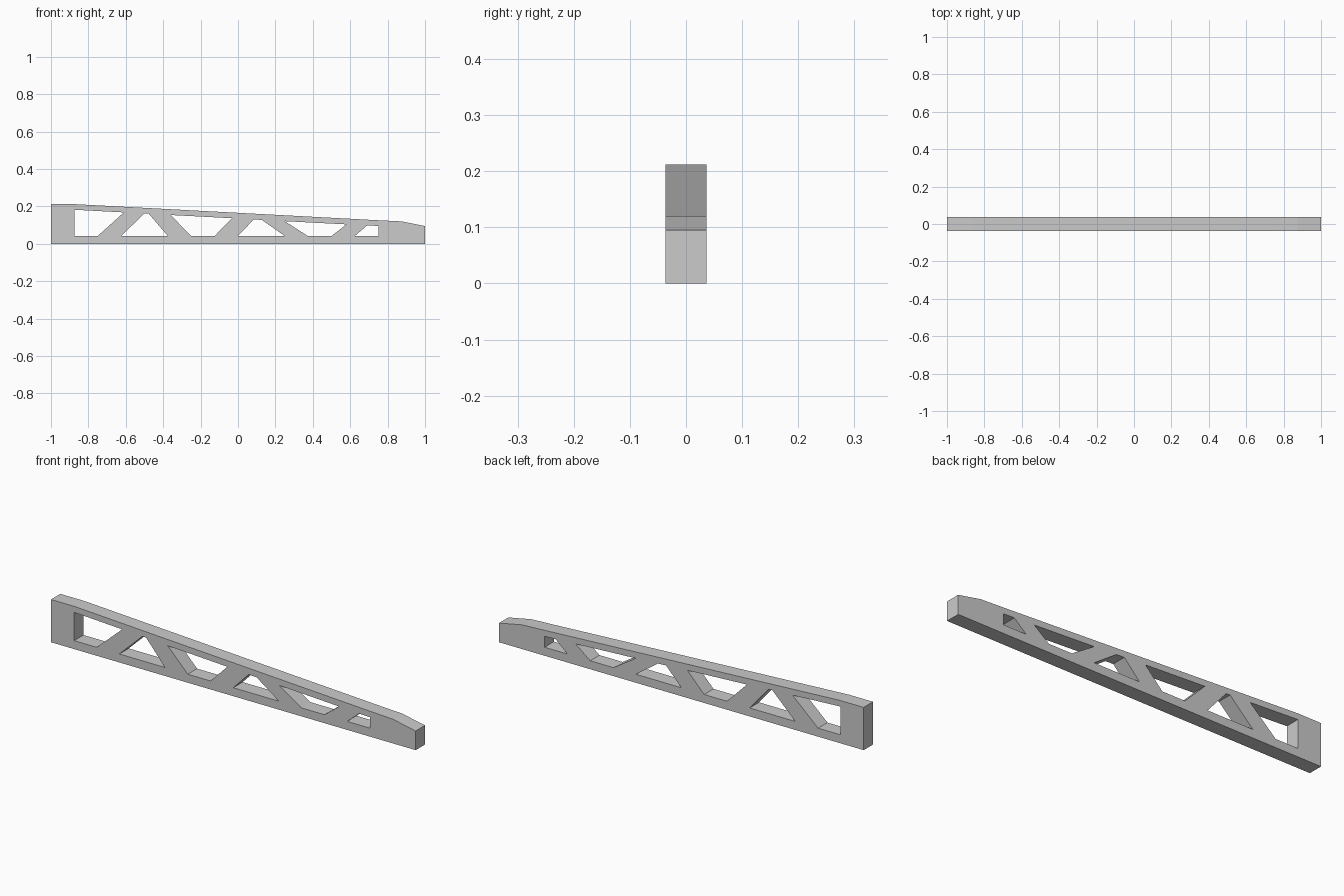
import bpy
from math import pi

if "Cube" in bpy.data.objects:
    bpy.data.objects.remove(bpy.data.objects["Cube"])

HALF_DEPTH = 0.0365
Z0 = 0.042  # top face of the lower chord

# Side silhouette of the tapered truss (x, z)
outline = [(-1, 0), (1, 0), (1, 0.095), (0.875, 0.12), (0.75, 0.126),
           (-0.87, 0.212), (-1, 0.212)]

# Web openings: bottom-left x, bottom-right x, top-right point, top-left point
openings = [
    (-0.873, -0.75, (-0.61, 0.168), (-0.873, 0.182)),
    (-0.625, -0.375, (-0.478, 0.162), (-0.499, 0.163)),
    (-0.25, -0.125, (-0.033, 0.137), (-0.36, 0.154)),
    (0.0, 0.25, (0.127, 0.128), (0.084, 0.130)),
    (0.373, 0.5, (0.58, 0.104), (0.25, 0.121)),
    (0.625, 0.75, (0.75, 0.096), (0.69, 0.098)),
]


def add_loop(curve, points):
    spline = curve.splines.new('POLY')
    spline.points.add(len(points) - 1)
    for p, (x, z) in zip(spline.points, points):
        p.co = (x, z, 0, 1)
    spline.use_cyclic_u = True


# Filled profile with openings, extruded to the beam thickness
curve = bpy.data.curves.new("truss_beam", 'CURVE')
curve.dimensions = '2D'
curve.fill_mode = 'BOTH'
curve.extrude = HALF_DEPTH
add_loop(curve, outline)
for left, right, top_right, top_left in openings:
    add_loop(curve, [(left, Z0), (right, Z0), top_right, top_left])

beam = bpy.data.objects.new("truss_beam", curve)
bpy.context.collection.objects.link(beam)
beam.rotation_euler = (pi / 2, 0, 0)

# Turn the profile into a flat-shaded mesh
bpy.context.view_layer.objects.active = beam
beam.select_set(True)
bpy.ops.object.convert(target='MESH')
bpy.ops.object.transform_apply(location=False, rotation=True, scale=False)
bpy.ops.object.shade_flat()
